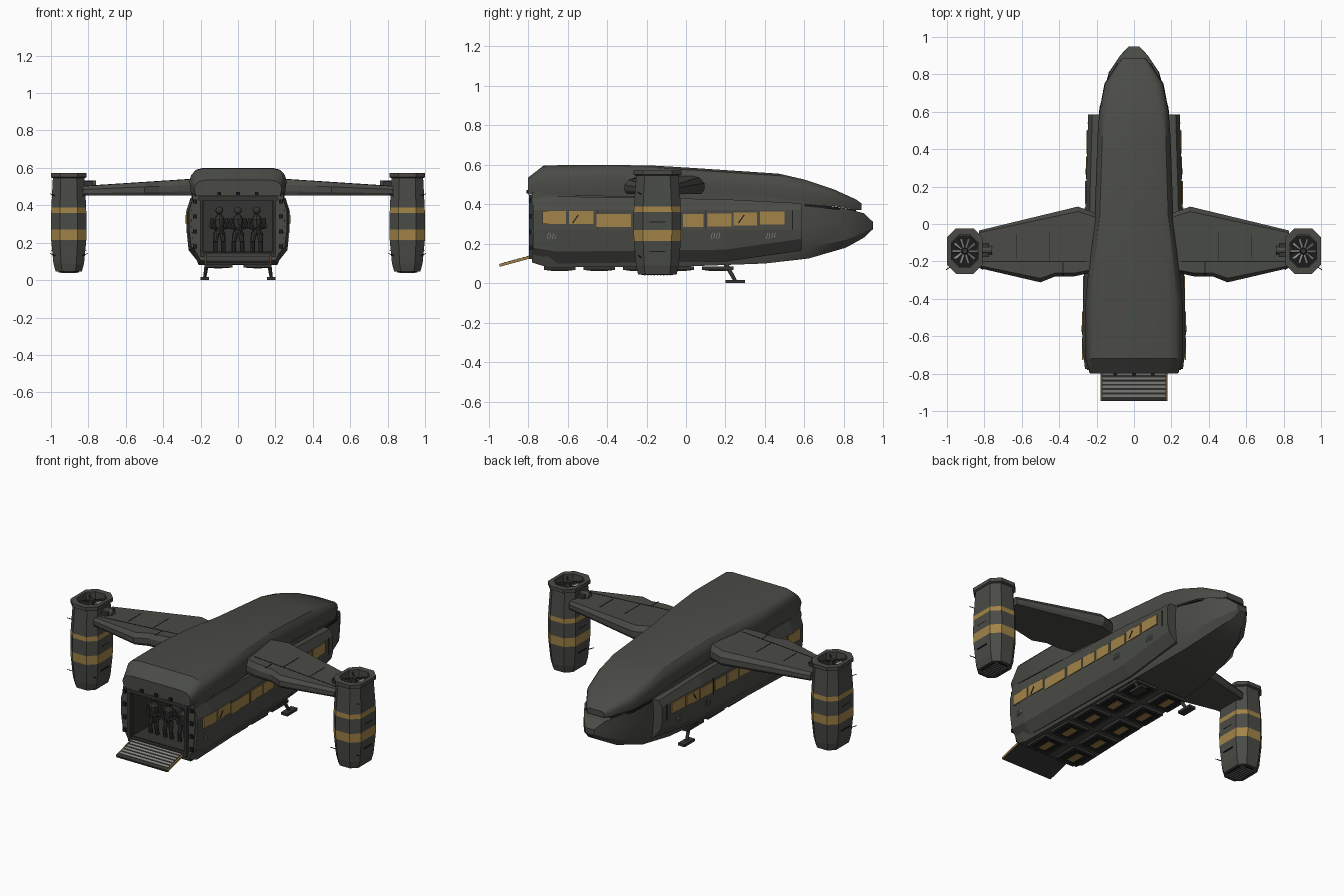
import bpy, bmesh, math
from mathutils import Matrix, Vector, Euler

if "Cube" in bpy.data.objects:
    bpy.data.objects.remove(bpy.data.objects["Cube"])


def material(name, rgb):
    m = bpy.data.materials.new(name)
    m.use_nodes = True
    m.diffuse_color = (*rgb, 1)
    bsdf = next(n for n in m.node_tree.nodes if n.type == "BSDF_PRINCIPLED")
    bsdf.inputs["Base Color"].default_value = (*rgb, 1)
    return m


HULL = material("olive grey", (0.068, 0.071, 0.061))
TRIM = material("dark grey", (0.035, 0.036, 0.033))
BLACK = material("black", (0.012, 0.012, 0.012))
YELLOW = material("ochre yellow", (0.36, 0.23, 0.065))
STEEL = material("light grey", (0.26, 0.26, 0.25))


def finish(bm, name, *mats):
    bmesh.ops.recalc_face_normals(bm, faces=bm.faces[:])
    me = bpy.data.meshes.new(name)
    bm.to_mesh(me)
    bm.free()
    ob = bpy.data.objects.new(name, me)
    bpy.context.collection.objects.link(ob)
    for m in mats:
        me.materials.append(m)
    return ob


def activate(ob):
    bpy.ops.object.select_all(action="DESELECT")
    ob.select_set(True)
    bpy.context.view_layer.objects.active = ob


def smooth(ob, degrees=32):
    activate(ob)
    bpy.ops.object.shade_smooth_by_angle(angle=math.radians(degrees))


def loft(name, rings, *mats, rule=None):
    """Skin a row of closed rings and cap both ends."""
    bm = bmesh.new()
    rows = [[bm.verts.new(p) for p in r] for r in rings]
    n = len(rows[0])
    for a, b in zip(rows, rows[1:]):
        for i in range(n):
            j = (i + 1) % n
            bm.faces.new((a[i], a[j], b[j], b[i]))
    bm.faces.new(rows[0])
    bm.faces.new(rows[-1])
    if rule:
        for f in bm.faces:
            f.material_index = rule(f.calc_center_median())
    return finish(bm, name, *mats)


def section(y, half):
    """Mirror a half profile of (x, z) points into a full ring at y."""
    return [(x, y, z) for x, z in half] + [(-x, y, z) for x, z in reversed(half)]


def boxes(name, mat, items):
    """One object from (centre, size[, rotation]) boxes."""
    bm = bmesh.new()
    for loc, size, *rot in items:
        m = Matrix.LocRotScale(Vector(loc), Euler(rot[0] if rot else (0, 0, 0)), Vector(size))
        bmesh.ops.create_cube(bm, size=1, matrix=m)
    return finish(bm, name, mat)


def rods(name, mat, items, sides=8):
    """One object from (start, end, radius, end radius) rods."""
    bm = bmesh.new()
    for a, b, r1, r2 in items:
        a, b = Vector(a), Vector(b)
        q = (b - a).to_track_quat("Z", "Y")
        m = Matrix.LocRotScale((a + b) / 2, q, None)
        bmesh.ops.create_cone(bm, cap_ends=True, segments=sides, radius1=r1,
                              radius2=r2, depth=(b - a).length, matrix=m)
    return finish(bm, name, mat)


# Lower hull: y, belly half-width, side half-width, bottom, top
lower = [(-.78, .20, .25, .105, .46), (-.70, .21, .255, .08, .47), (0, .19, .215, .085, .46),
         (.40, .17, .20, .10, .44), (.62, .14, .185, .125, .41), (.81, .09, .135, .18, .378),
         (.90, .04, .075, .23, .355), (.948, .018, .03, .275, .31)]
lower_hull = loft("lower_hull", [
    section(y, [(wb, zb), (ws * .95, zb + (zt - zb) * .2), (ws, zb + (zt - zb) * .6), (ws * .97, zt)])
    for y, wb, ws, zb, zt in lower], HULL)

# Upper shell: y, half-width, lower edge, shoulder, roof
upper = [(-.80, .235, .45, .49, .535), (-.72, .26, .45, .53, .597), (-.40, .258, .44, .53, .60),
         (-.15, .235, .44, .52, .595), (.05, .21, .43, .51, .583), (.47, .195, .42, .485, .555),
         (.60, .185, .405, .465, .525), (.75, .155, .39, .43, .475), (.86, .085, .372, .395, .425),
         (.888, .06, .37, .385, .405)]
upper_shell = loft("upper_shell", [
    section(y, [(w * .96, lo), (w, mid), (w * .96, mid + (top - mid) * .5),
                (w * .87, mid + (top - mid) * .85), (w * .72, top)])
    for y, w, lo, mid, top in upper], HULL)

# Armoured flanks
flank = [(-.775, .262, .12, .44), (-.65, .276, .10, .44), (.2, .256, .11, .425), (.585, .245, .165, .405)]
flanks = loft("flank_armour", [
    section(y, [(w - .06, zb), (w - .012, zb + .06), (w, .27), (w, .37), (w - .022, zt)])
    for y, w, zb, zt in flank], HULL)


def flank_x(y):
    for (y0, w0, *_), (y1, w1, *_) in zip(flank, flank[1:]):
        if y <= y1:
            return w0 + (w1 - w0) * (y - y0) / (y1 - y0)
    return flank[-1][1]


# Cargo bay opening and its lining
cutter = boxes("bay_cutter", TRIM, [((0, -.63, .288), (.372, .50, .282))])
cutter.hide_render = True
for ob in (lower_hull, flanks):
    mod = ob.modifiers.new("bay", "BOOLEAN")
    mod.object, mod.operation, mod.solver = cutter, "DIFFERENCE", "EXACT"
    activate(ob)
    bpy.ops.object.modifier_apply(modifier=mod.name)
bpy.data.objects.remove(cutter)
smooth(lower_hull, 25)
smooth(upper_shell)
boxes("bay_lining", TRIM, [((0, -.385, .288), (.37, .008, .28)), ((0, -.58, .149), (.37, .39, .006))] +
      [((s * .184, -.58, .288), (.006, .39, .28)) for s in (-1, 1)])
boxes("door_frame", TRIM, [((0, -.785, .436), (.42, .02, .02)), ((0, -.785, .135), (.40, .02, .025))] +
      [((s * .195, -.785, .288), (.018, .02, .30)) for s in (-1, 1)])
boxes("door_bolts", BLACK, [((s * .23, -.783, z), (.02, .02, .022)) for s in (-1, 1)
      for z in (.18, .26, .34, .42)] + [((x, -.803, .463), (.02, .012, .018)) for x in (-.1, 0, .1)])

# Ramp with raised treads and yellow edges
tilt = math.atan2(.045, .165)
boxes("ramp", TRIM, [((0, -.862, .112), (.35, .172, .012), (tilt, 0, 0))])
boxes("ramp_treads", STEEL, [((0, -.80 - i * .0235, .1355 - i * .0064), (.335, .014, .006), (tilt, 0, 0))
      for i in range(6)])
boxes("ramp_edges", YELLOW, [((s * .176, -.862, .114), (.005, .17, .012), (tilt, 0, 0)) for s in (-1, 1)])

# Three standing passengers
for i in (-1, 0, 1):
    x, y = i * .1, -.68
    limbs = [((x, y, .25), (x, y, .325), .020, .031), ((x, y, .325), (x, y, .35), .03, .012),
             ((x, y - .018, .30), (x + .03, y - .035, .24), .008, .006)]
    for s in (-1, 1):
        limbs += [((x + s * .014, y, .255), (x + s * .022, y - .01, .205), .016, .012),
                  ((x + s * .022, y - .01, .205), (x + s * .022, y, .152), .012, .012),
                  ((x + s * .034, y, .33), (x + s * .045, y, .285), .012, .009),
                  ((x + s * .045, y, .285), (x + s * .012, y - .035, .275), .009, .008)]
    rods("passenger_body", TRIM, limbs)
    bm = bmesh.new()
    bmesh.ops.create_icosphere(bm, subdivisions=2, radius=.021, matrix=Matrix.Translation((x, y, .372)))
    smooth(finish(bm, "passenger_head", TRIM), 60)

# Yellow flank panels: centre y, length, centre z
panels = [(-.668, .12, .333), (-.53, .125, .333), (-.365, .175, .318), (-.2, .12, .318), (-.08, .10, .318),
          (.037, .105, .318), (.17, .12, .32), (.30, .12, .325), (.437, .125, .33)]
both = (-1, 1)
boxes("flank_panels", YELLOW, [((s * flank_x(y), y, z), (.009, l, .065)) for s in both for y, l, z in panels])
boxes("flank_slashes", BLACK, [((s * (flank_x(y) + .002), y, .325), (.009, .006, .05), (-.6, 0, 0))
      for s in both for y in (-.56, .28)])
boxes("flank_marks", STEEL, [((s * (flank_x(y) - .003), y + i * .013, .24), (.008, .003, .032), (-.2, 0, 0))
      for s in both for y in (-.70, .13, .41) for i in range(4)])
boxes("front_marks", STEEL, [((s * .13 + i * .01, -.792, .515), (.003, .015, .025)) for s in both for i in range(3)])
boxes("flank_seams", BLACK, [((s * (flank_x(y) - .002), y, .32), (.007, .004, .10)) for s in both
      for y in (-.45, .1, .54)])

# Cockpit slit under the brow
visor = [(.60, .186, .40), (.75, .158, .384), (.86, .09, .368)]
loft("cockpit_slit", [section(y, [(w, z - .01), (w, z + .004)]) for y, w, z in visor], BLACK)

# Belly hatches
spots = [(s * .105, -.64 + i * .2) for s in both for i in range(5)]
boxes("belly_hatches", TRIM, [((x, y, .076), (.15, .16, .018)) for x, y in spots])
boxes("hatch_recesses", BLACK, [((x, y, .067), (.12, .13, .004)) for x, y in spots])
boxes("hatch_plates", YELLOW, [((x, y, .065), (.045, .09, .004)) for x, y in spots])

# Landing skids
for s in both:
    rods("skid_leg", HULL, [((s * .165, .20, .10), (s * .178, .25, .012), .012, .009)])
    boxes("skid_foot", TRIM, [((s * .178, .25, .008), (.045, .10, .016))])

# Wings
outline = [(.18, .05), (.30, .093), (.83, -.035), (.83, -.235), (.50, -.312), (.42, -.28), (.32, -.28), (.18, -.25)]


def wing_top(x):
    return .54 - (x - .25) * .065


def wing_ring(s, inset, height):
    return [(s * x, -.13 + (y + .13) * inset, .452 + (wing_top(x) - .452) * height) for x, y in outline]


for s in both:
    loft("wing", [wing_ring(s, .93, 0), wing_ring(s, 1, .25), wing_ring(s, 1, .65), wing_ring(s, .88, 1)], HULL)
    slope = (0, s * .065, 0)
    boxes("wing_seams", BLACK, [((s * x, y, wing_top(x)), (w, l, .003), slope) for x, y, w, l in
          [(.45, -.12, .004, .15), (.63, -.12, .004, .13), (.53, -.20, .56, .004), (.38, -.24, .004, .07)]])
    boxes("wing_joint", TRIM, [((s * .80, -.14, .495), (.05, .075, .065))])
    rods("wing_pivot", HULL, [((s * .76, -.14, .51), (s * .84, -.14, .51), .022, .022)], 12)

# Engine pods
CY = -.145


def octagon(cx, z, hx, hy, c):
    quarter = [(hx, hy - c), (hx - c, hy)]
    pts = quarter + [(-x, y) for x, y in reversed(quarter)]
    pts += [(-x, -y) for x, y in pts]
    return [(cx + x, CY + y, z) for x, y in pts]


def pod_paint(c):
    if .215 < c.z < .27 or .36 < c.z < .388:
        return 1 if abs(c.y - CY) + abs(abs(c.x) - .905) > .06 else 0
    return 0


pod = [(.045, .070, .098), (.09, .082, .108), (.215, .094, .119), (.27, .095, .121), (.36, .094, .12),
       (.388, .093, .119), (.545, .085, .107), (.55, .094, .121), (.572, .094, .121)]
for s in both:
    cx = s * .905
    rings = [octagon(cx, z, a, b, a * .5) for z, a, b in pod]
    rings += [octagon(cx, z, .072, .085, .04) for z in (.572, .505)]
    loft("engine_pod", rings, HULL, YELLOW, rule=pod_paint)
    loft("duct_floor", [octagon(cx, z, .071, .084, .04) for z in (.506, .51)], BLACK)
    rods("fan_hub", TRIM, [((cx, CY, .508), (cx, CY, .565), .022, .014)], 12)
    boxes("fan_blades", STEEL, [((cx + .044 * math.cos(a), CY + .044 * math.sin(a), .53), (.05, .014, .004), (.5, 0, a))
          for a in [k * math.tau / 10 for k in range(10)]])
    boxes("duct_struts", TRIM, [((cx, CY, .558), (.15, .007, .01), (0, 0, a)) for a in (.8, 2.35)])
    loft("exhaust_plate", [octagon(cx, z, .056, .08, .03) for z in (.042, .046)], BLACK)
    boxes("exhaust_grille", STEEL, [((cx, CY + i * .016, .041), (.09, .006, .004)) for i in range(-4, 5)])
    boxes("pod_seams", BLACK, [((cx, CY, z), (.191, .08, .004)) for z in (.16, .31)])
    rods("pod_spikes", TRIM, [((cx + dx * .07, CY - .08, z), (cx + dx * .1, CY - .10, z + .012), .003, .002)
         for dx in both for z in (.13, .45)], 5)
